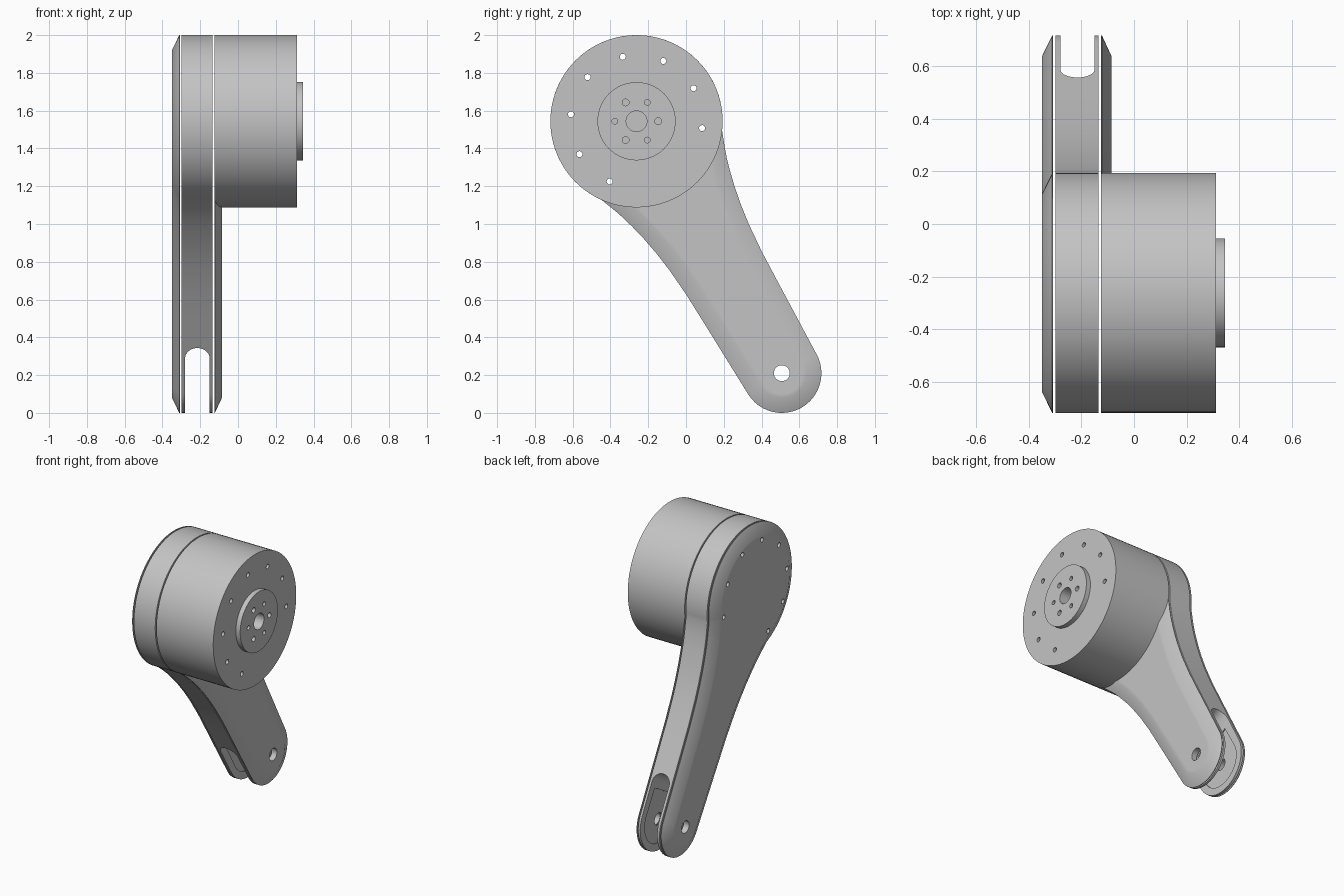
import bpy, bmesh, math
from mathutils import Vector

if "Cube" in bpy.data.objects:
    bpy.data.objects.remove(bpy.data.objects["Cube"], do_unlink=True)

metal = bpy.data.materials.new("grey_metal")
metal.use_nodes = True
GREY = (0.55, 0.55, 0.55, 1)
metal.diffuse_color = GREY
metal.node_tree.nodes["Principled BSDF"].inputs["Base Color"].default_value = GREY

HUB = Vector((0, -0.262, 1.544))
TIP = Vector((0, 0.507, 0.21))
HUB_R, TIP_R = 0.456, 0.21
LENGTH = (TIP - HUB).length
ALONG = (TIP - HUB).normalized()
ACROSS = Vector((0, -ALONG.z, ALONG.y))


def place(x, s, w):
    """Point at depth x, s along the arm from the hub, w across it."""
    return HUB + ALONG * s + ACROSS * w + Vector((x, 0, 0))


def loft(name, rings):
    """Closed solid through rings of points."""
    bm = bmesh.new()
    loops = [[bm.verts.new(p) for p in ring] for ring in rings]
    n = len(loops[0])
    for a, b in zip(loops, loops[1:]):
        for i in range(n):
            j = (i + 1) % n
            bm.faces.new((a[i], a[j], b[j], b[i]))
    bm.faces.new(loops[0])
    bm.faces.new(loops[-1])
    bmesh.ops.recalc_face_normals(bm, faces=bm.faces)
    mesh = bpy.data.meshes.new(name)
    bm.to_mesh(mesh)
    bm.free()
    obj = bpy.data.objects.new(name, mesh)
    obj.data.materials.append(metal)
    bpy.context.collection.objects.link(obj)
    return obj


def cylinder(name, centre, radius, x0, x1, n=24):
    ring = [Vector((0, radius * math.cos(2 * math.pi * i / n),
                    radius * math.sin(2 * math.pi * i / n))) + centre for i in range(n)]
    return loft(name, [[p + Vector((x, 0, 0)) for p in ring] for x in (x0, x1)])


# Half widths of the flared arm between hub and tip
FLARE = [(0.36, 0.333), (0.41, 0.316), (0.47, 0.299), (0.56, 0.277), (0.66, 0.258),
         (0.77, 0.243), (0.93, 0.23), (1.1, 0.224)]


def outline(x, inset=0.0):
    start = math.acos(0.27 / HUB_R)
    r, t = HUB_R - inset, TIP_R - inset
    half = [(r * math.cos(a), r * math.sin(a))
            for a in (math.pi + (start - math.pi) * i / 40 for i in range(41))]
    half += [(s, w - inset) for s, w in FLARE]
    half += [(LENGTH + t * math.cos(a), t * math.sin(a))
             for a in (math.pi / 2 * (1 - i / 16) for i in range(17))]
    other = [(s, -w) for s, w in reversed(half[1:-1])]
    return [place(x, s, w) for s, w in half + other]


def cut(obj, cutters):
    for c in cutters:
        c.hide_render = True
        mod = obj.modifiers.new("cut", "BOOLEAN")
        mod.operation = "DIFFERENCE"
        mod.solver = "EXACT"
        mod.object = c
        bpy.context.view_layer.objects.active = obj
        bpy.ops.object.modifier_apply(modifier=mod.name)
        bpy.data.objects.remove(c, do_unlink=True)


def polar(radius, degrees):
    a = math.radians(degrees)
    return HUB + Vector((0, radius * math.cos(a), radius * math.sin(a)))


def bolt_holes():
    return [cylinder("bolt_cutter", polar(0.349, -6 + 36 * i), 0.016, -0.5, 0.5, 16)
            for i in range(8)]


def pin_hole():
    return [cylinder("pin_cutter", TIP, 0.042, -0.5, 0.5, 32)]


# Chamfered cover plates on both sides of the arm
outer_plate = loft("outer_plate", [outline(-0.307), outline(-0.311), outline(-0.35, 0.08),
                                   outline(-0.35, 0.1)])
inner_plate = loft("inner_plate", [outline(-0.125), outline(-0.122), outline(-0.085, 0.08),
                                   outline(-0.085, 0.1)])

# Middle of the arm with a round-ended fork slot and shallow cheek recess
arm_core = loft("arm_core", [outline(-0.298), outline(-0.134)])
SLOT_R, SLOT_X = 0.065, -0.215
bend = LENGTH - 0.28 + SLOT_R
profile = [(SLOT_X + SLOT_R * math.cos(a), bend - SLOT_R * math.sin(a))
           for a in (math.pi * i / 20 for i in range(21))]
profile += [(SLOT_X - SLOT_R, LENGTH + 0.4), (SLOT_X + SLOT_R, LENGTH + 0.4)]
slot = loft("slot_cutter", [[place(x, s, w) for x, s in profile] for w in (-0.5, 0.5)])
cheek = [(LENGTH + 0.16 * math.cos(a), 0.16 * math.sin(a))
         for a in (math.pi * (i / 24 - 0.5) for i in range(25))]
cheek += [(LENGTH - 0.18, 0.16), (LENGTH - 0.18, -0.16)]
recess = loft("recess_cutter", [[place(x, s, w) for s, w in cheek]
                                for x in (SLOT_X - 0.072, SLOT_X + 0.072)])

# Motor drum and output boss
drum = cylinder("motor_drum", HUB, HUB_R, -0.125, 0.312, 96)
boss = cylinder("output_boss", HUB, 0.207, 0.30, 0.345, 64)

# Drilled holes
cut(arm_core, [slot, recess] + pin_hole() + bolt_holes())
cut(outer_plate, pin_hole() + bolt_holes())
cut(inner_plate, pin_hole() + bolt_holes())
shaft = [cylinder("shaft_cutter", HUB, 0.055, 0.2, 0.5, 32)]
cut(drum, bolt_holes() + shaft)
screws = [cylinder("screw_cutter", polar(0.115, 60 * i), 0.018 if i % 2 == 0 else 0.015,
                   0.306, 0.5, 16) for i in range(6)]
cut(boss, screws + [cylinder("shaft_cutter", HUB, 0.055, 0.2, 0.5, 32)])

# Smooth round walls, crisp edges
for obj in (outer_plate, inner_plate, arm_core, drum, boss):
    bpy.ops.object.select_all(action="DESELECT")
    obj.select_set(True)
    bpy.context.view_layer.objects.active = obj
    bpy.ops.object.shade_smooth_by_angle(angle=math.radians(30))
